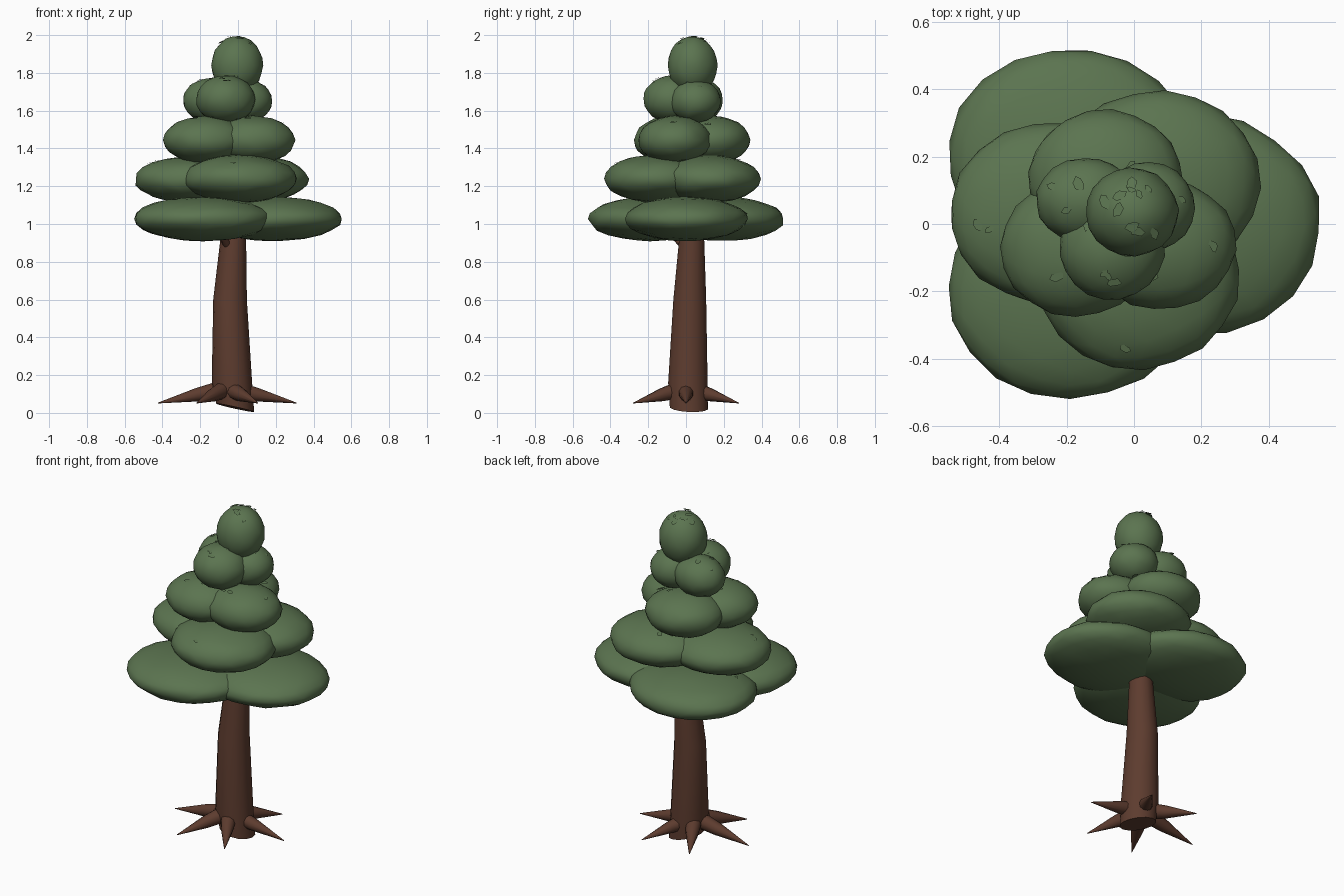
import bpy, bmesh, math, random
from mathutils import Vector, Matrix

if "Cube" in bpy.data.objects:
    bpy.data.objects.remove(bpy.data.objects["Cube"])

random.seed(4)


def material(name, colour):
    m = bpy.data.materials.new(name)
    m.diffuse_color = (*colour, 1)
    m.use_nodes = True
    m.node_tree.nodes["Principled BSDF"].inputs["Base Color"].default_value = m.diffuse_color
    return m


GREEN = material("leaf green", (0.105, 0.175, 0.08))
BROWN = material("bark brown", (0.11, 0.045, 0.028))


def make_object(name, bm, mat, angle=None):
    bmesh.ops.recalc_face_normals(bm, faces=bm.faces)
    mesh = bpy.data.meshes.new(name)
    bm.to_mesh(mesh)
    bm.free()
    mesh.materials.append(mat)
    ob = bpy.data.objects.new(name, mesh)
    bpy.context.collection.objects.link(ob)
    if angle:
        bpy.ops.object.select_all(action='DESELECT')
        ob.select_set(True)
        bpy.context.view_layer.objects.active = ob
        bpy.ops.object.shade_smooth_by_angle(angle=math.radians(angle))
    return ob


def tube(bm, rings, sides):
    """Skin circles given as (centre, radius, axis), capping both ends."""
    loops = []
    for centre, radius, axis in rings:
        rot = Vector((0, 0, 1)).rotation_difference(Vector(axis))
        loops.append([bm.verts.new(Vector(centre) + rot @ Vector(
            (radius * math.cos(t), radius * math.sin(t), 0)))
            for t in (2 * math.pi * i / sides for i in range(sides))])
    for a, b in zip(loops, loops[1:]):
        for i in range(sides):
            j = (i + 1) % sides
            bm.faces.new((a[i], a[j], b[j], b[i]))
    bm.faces.new(loops[0][::-1])
    bm.faces.new(loops[-1])


# Trunk: gently bent, with a slanted foot
bm = bmesh.new()
tube(bm, [((-0.015, 0.015, 0.027), 0.103, (0.22, 0.05, 1)),
          ((-0.032, 0.01, 0.16), 0.107, (0.03, 0, 1)),
          ((-0.042, 0.02, 0.60), 0.089, (0.02, 0, 1)),
          ((-0.025, 0.03, 0.92), 0.068, (0.05, 0, 1)),
          ((-0.02, 0.03, 1.10), 0.055, (0, 0, 1))], 14)
make_object("trunk", bm, BROWN, 40)

# Roots: six tapered spikes around the foot
for i in range(6):
    a = i * math.pi / 3
    d = Vector((math.cos(a), math.sin(a), 0))
    reach = 0.367 if i % 3 == 0 else 0.322
    hub = Vector((-0.057, 0, 0))
    start, tip = hub + d * 0.07 + Vector((0, 0, 0.115)), hub + d * reach + Vector((0, 0, 0.052))
    axis = tip - start
    bm = bmesh.new()
    tube(bm, [(start, 0.044, axis), (start.lerp(tip, 0.3), 0.036, axis),
              (tip, 0.002, axis)], 10)
    make_object("root", bm, BROWN, 50)

# Branch stub just under the foliage
bm = bmesh.new()
tube(bm, [((-0.05, 0.0, 0.88), 0.025, (-0.4, -0.8, 0.6)),
          ((-0.11, -0.12, 0.98), 0.008, (-0.4, -0.8, 0.6))], 8)
make_object("branch_stub", bm, BROWN, 50)

# Foliage: tiers of flattened clumps (centre, half sizes, number of loose leaves)
CLUMPS = [
    ((-0.185, 0.195, 1.027), (0.372, 0.33, 0.118), 2),
    ((-0.185, -0.19, 1.027), (0.372, 0.33, 0.118), 2),
    ((0.185, 0.00, 1.027), (0.372, 0.33, 0.118), 2),
    ((0.01, -0.155, 1.24), (0.305, 0.28, 0.128), 3),
    ((-0.245, 0.03, 1.235), (0.305, 0.27, 0.125), 3),
    ((0.072, 0.125, 1.238), (0.303, 0.275, 0.127), 3),
    ((-0.17, -0.07, 1.445), (0.227, 0.207, 0.128), 4),
    ((0.08, -0.06, 1.445), (0.223, 0.195, 0.128), 4),
    ((-0.085, 0.137, 1.445), (0.23, 0.203, 0.128), 4),
    ((-0.065, -0.07, 1.66), (0.158, 0.157, 0.128), 6),
    ((-0.14, 0.07, 1.655), (0.152, 0.127, 0.118), 5),
    ((0.04, 0.05, 1.65), (0.142, 0.135, 0.115), 4),
    ((-0.005, 0.035, 1.84), (0.138, 0.132, 0.156), 10),
]
leaves = bmesh.new()
for centre, half, count in CLUMPS:
    c = Vector(centre)
    turn = random.uniform(0, 6)
    bm = bmesh.new()
    bmesh.ops.create_icosphere(bm, subdivisions=3, radius=1,
                               matrix=Matrix.Rotation(turn, 4, 'Z'))
    for v in bm.verts:
        f = random.uniform(0.975, 1.012)
        v.co = c + Vector(v.co[k] * half[k] * f for k in range(3))
    make_object("foliage_clump", bm, GREEN, 60)

    # Loose leaves: small flat polygons lying on the upper side of each clump
    for _ in range(count):
        a, r = random.uniform(0, 2 * math.pi), random.uniform(0.3, 0.8)
        x, y = r * math.cos(a), r * math.sin(a)
        z = math.sqrt(1 - r * r)
        p = c + Vector((x * half[0], y * half[1], z * half[2] + 0.004))
        n = Vector((x / half[0], y / half[1], z / half[2])).normalized()
        rot = Vector((0, 0, 1)).rotation_difference((n + Vector((0, 0, 0.8))).normalized())
        spin, size = random.uniform(0, 6), random.uniform(0.014, 0.027)
        leaves.faces.new([leaves.verts.new(p + rot @ Vector(
            (size * math.cos(t) * math.cos(spin) - 0.6 * size * math.sin(t) * math.sin(spin),
             size * math.cos(t) * math.sin(spin) + 0.6 * size * math.sin(t) * math.cos(spin), 0)))
            for t in (k * math.pi / 3 + random.uniform(-0.3, 0.3) for k in range(6))])
make_object("loose_leaves", leaves, GREEN)
